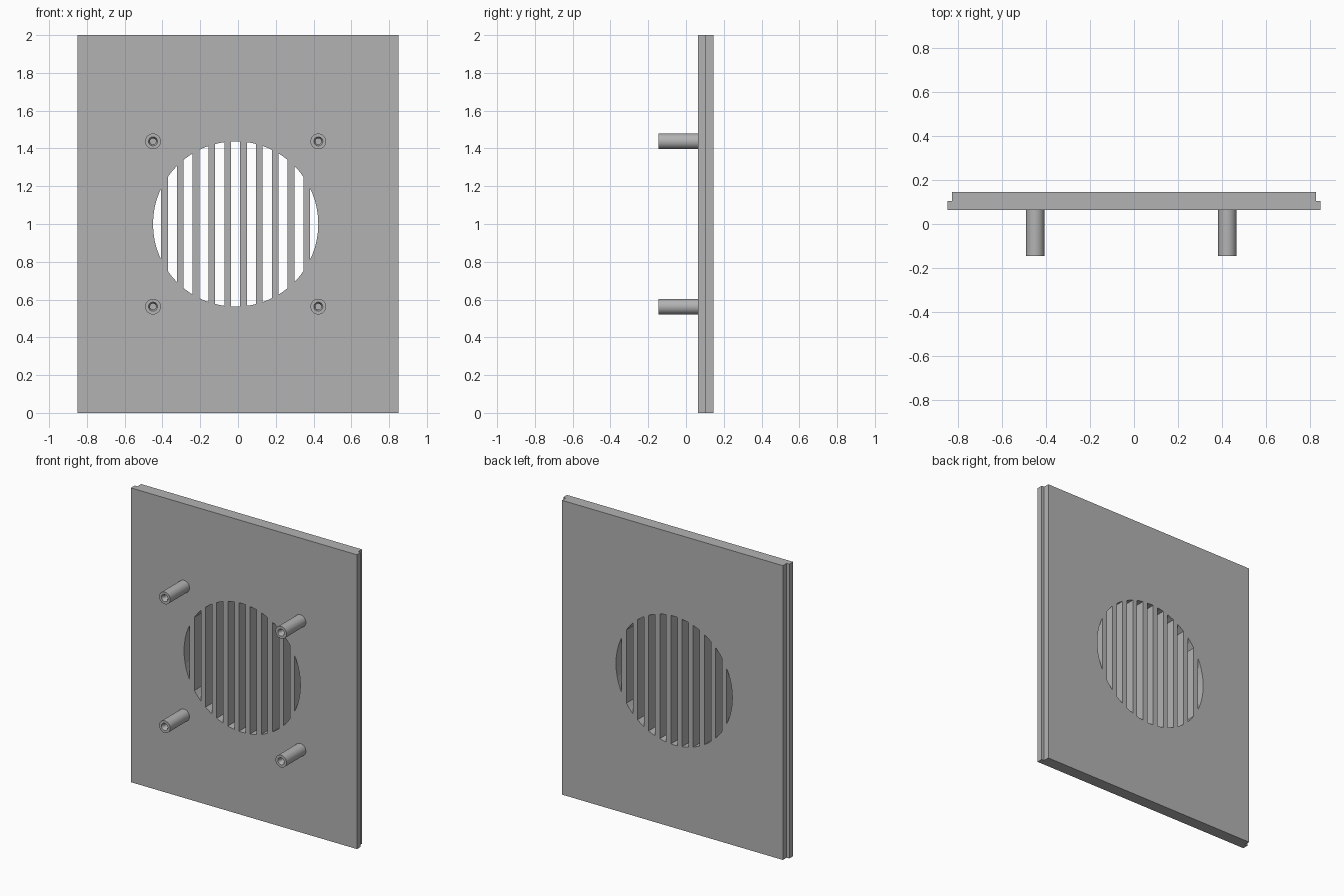
import bpy, bmesh
from math import sin, cos, pi, radians
from mathutils import Matrix, Vector

cube = bpy.data.objects.get("Cube")
if cube:
    bpy.data.objects.remove(cube, do_unlink=True)

# One grey for the whole panel
grey = bpy.data.materials.new("plain grey")
grey.use_nodes = True
COLOUR = (0.45, 0.45, 0.45, 1)
grey.diffuse_color = COLOUR
grey.node_tree.nodes["Principled BSDF"].inputs["Base Color"].default_value = COLOUR

FRONT, STEP, BACK = 0.063, 0.104, 0.145    # panel depth planes
HALF_W, HALF_IN, HEIGHT = 0.85, 0.83, 2.0
CX, CZ, R = -0.0125, 1.0, 0.4375           # grille centre and radius
PITCH, BAR, BARS = 0.0838, 0.0355, 10      # grille bars


def make_object(name, bm):
    bmesh.ops.recalc_face_normals(bm, faces=bm.faces)
    mesh = bpy.data.meshes.new(name)
    bm.to_mesh(mesh)
    bm.free()
    obj = bpy.data.objects.new(name, mesh)
    bpy.context.collection.objects.link(obj)
    mesh.materials.append(grey)
    return obj


def activate(obj):
    bpy.ops.object.select_all(action="DESELECT")
    obj.select_set(True)
    bpy.context.view_layer.objects.active = obj


# Panel: plan profile with rebated side edges, extruded upwards
bm = bmesh.new()
half = [(HALF_W, FRONT), (HALF_W, STEP), (HALF_IN, STEP), (HALF_IN, BACK)]
plan = half + [(-x, y) for x, y in reversed(half)]
base = bm.faces.new([bm.verts.new((x, y, 0)) for x, y in plan])
top = bmesh.ops.extrude_face_region(bm, geom=[base])["geom"]
bmesh.ops.translate(bm, vec=(0, 0, HEIGHT),
                    verts=[v for v in top if isinstance(v, bmesh.types.BMVert)])
panel = make_object("panel", bm)

# Slot cutters: a disc sliced into strips, leaving the bars
for i in range(BARS + 1):
    mid = CX + (i - BARS / 2) * PITCH
    bm = bmesh.new()
    turn = Matrix.Translation((CX, (FRONT + BACK) / 2, CZ)) @ Matrix.Rotation(pi / 2, 4, "X")
    bmesh.ops.create_cone(bm, cap_ends=True, segments=64, radius1=R, radius2=R,
                          depth=0.2, matrix=turn)
    for side in (-1, 1):
        cut = bmesh.ops.bisect_plane(
            bm, geom=bm.verts[:] + bm.edges[:] + bm.faces[:],
            plane_co=(mid + side * (PITCH - BAR) / 2, 0, 0),
            plane_no=(side, 0, 0), clear_outer=True)["geom_cut"]
        edges = [e for e in cut if isinstance(e, bmesh.types.BMEdge)]
        if edges:
            bmesh.ops.holes_fill(bm, edges=edges, sides=0)
    cutter = make_object("slot_cutter", bm)
    cutter.hide_render = True
    activate(panel)
    mod = panel.modifiers.new("slot", "BOOLEAN")
    mod.operation, mod.solver, mod.object = "DIFFERENCE", "EXACT", cutter
    bpy.ops.object.modifier_apply(modifier=mod.name)
    bpy.data.objects.remove(cutter, do_unlink=True)

# Standoffs: lathed posts with a countersunk blind bore
PROFILE = [(0.0415, FRONT + 0.002), (0.0415, -0.145), (0.024, -0.145),
           (0.016, -0.13), (0.016, 0.04)]
SIDES = 32
for side, x in (("left", CX + R), ("right", CX - R)):
    for level, z in (("lower", CZ - R), ("upper", CZ + R)):
        bm = bmesh.new()
        rings = []
        for r, y in PROFILE:
            angles = [2 * pi * k / SIDES for k in range(SIDES)]
            rings.append([bm.verts.new((x + r * cos(a), y, z + r * sin(a))) for a in angles])
        for a, b in zip(rings, rings[1:]):
            for k in range(SIDES):
                n = (k + 1) % SIDES
                bm.faces.new((a[k], a[n], b[n], b[k]))
        bm.faces.new(rings[0])
        bm.faces.new(rings[-1])
        post = make_object(f"{level}_{side}_standoff", bm)
        activate(post)
        bpy.ops.object.shade_smooth_by_angle(angle=radians(30))
